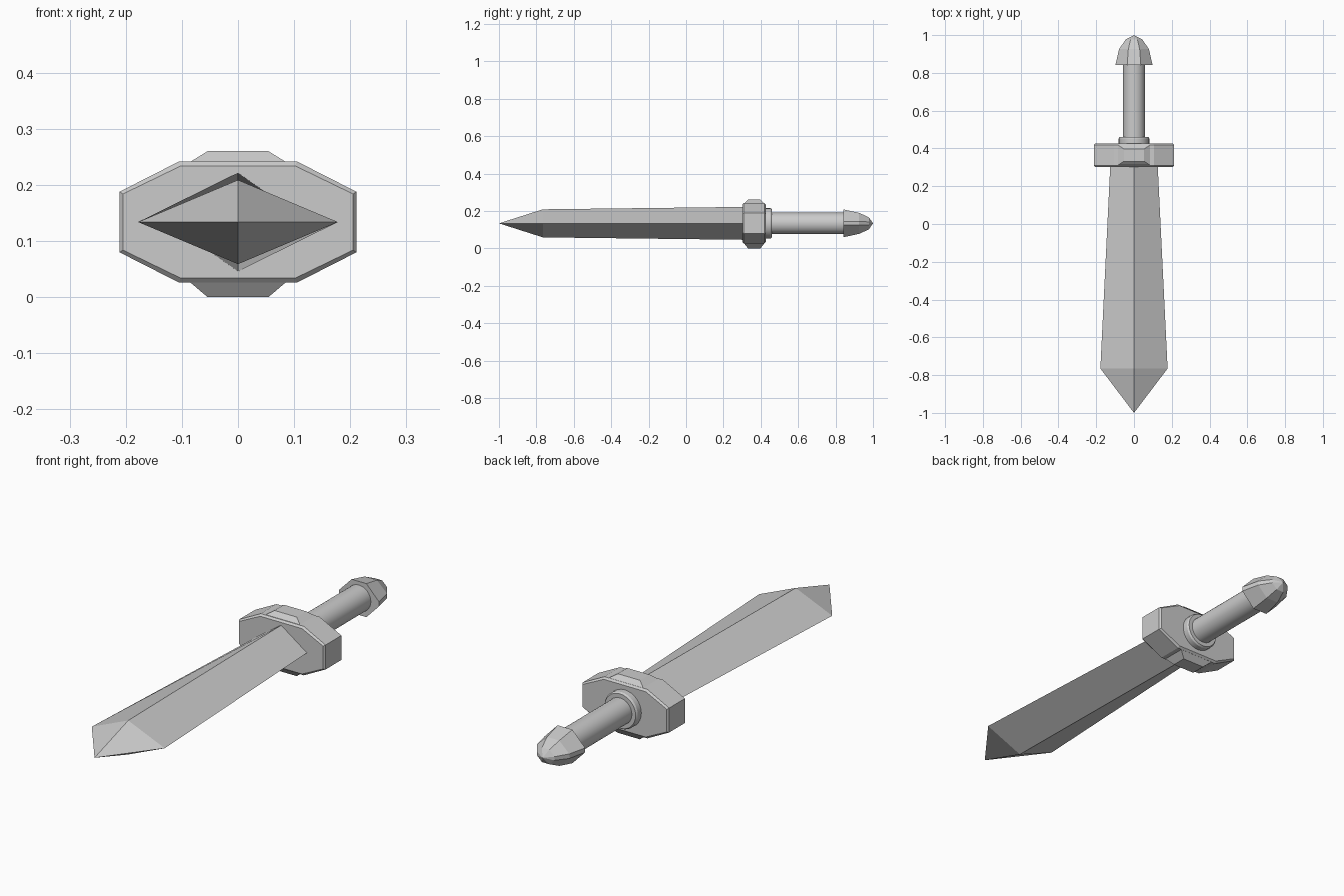
import bpy, bmesh, math

if "Cube" in bpy.data.objects:
    bpy.data.objects.remove(bpy.data.objects["Cube"])

CZ = 0.134  # height of the sword's long axis


def loft(name, sections, tip=None):
    """Skin closed rings (y, [(x, z), ...]) along y; optionally end in a point."""
    bm = bmesh.new()
    rings = [[bm.verts.new((x, y, CZ + z)) for x, z in pts] for y, pts in sections]
    n = len(rings[0])
    for a, b in zip(rings, rings[1:]):
        for i in range(n):
            bm.faces.new((a[i], a[(i + 1) % n], b[(i + 1) % n], b[i]))
    bm.faces.new(rings[0])
    if tip is None:
        bm.faces.new(rings[-1])
    else:
        t = bm.verts.new((0, tip, CZ))
        for i in range(n):
            bm.faces.new((rings[-1][i], rings[-1][(i + 1) % n], t))
    bmesh.ops.recalc_face_normals(bm, faces=bm.faces)
    mesh = bpy.data.meshes.new(name)
    bm.to_mesh(mesh)
    bm.free()
    ob = bpy.data.objects.new(name, mesh)
    bpy.context.collection.objects.link(ob)
    return ob


def octagon(w, h, wi, hi):
    """Eight-sided ring: full half-width w, half-height h, chamfer corners wi, hi."""
    return [(w, -hi), (w, hi), (wi, h), (-wi, h), (-w, hi), (-w, -hi), (-wi, -h), (wi, -h)]


def diamond(w, h):
    return [(w, 0), (0, h), (-w, 0), (0, -h)]


def circle(r, n=32):
    return [(r * math.cos(2 * math.pi * i / n), r * math.sin(2 * math.pi * i / n)) for i in range(n)]


def smooth(ob):
    bpy.ops.object.select_all(action='DESELECT')
    ob.select_set(True)
    bpy.context.view_layer.objects.active = ob
    bpy.ops.object.shade_smooth_by_angle(angle=math.radians(30))


# Blade: diamond section, widening toward the point
loft("blade", [(0.32, diamond(0.125, 0.088)), (-0.765, diamond(0.178, 0.075))], tip=-1.0)

# Guard: octagonal block with chamfered front and back rims
inner = octagon(0.205, 0.1, 0.102, 0.05)
outer = octagon(0.211, 0.108, 0.105, 0.054)
loft("guard", [(0.301, inner), (0.309, outer), (0.419, outer), (0.427, inner)])

# Raised bosses on the top and bottom of the guard
for name, s in (("guard_boss_top", 1), ("guard_boss_bottom", -1)):
    bm = bmesh.new()
    rings = []
    for w, d, z in ((0.09, 0.055, 0.098), (0.087, 0.055, 0.106), (0.054, 0.033, 0.1265 if s > 0 else 0.134)):
        rings.append([bm.verts.new((x * w, 0.365 + y * d, CZ + s * z))
                      for x, y in ((1, 1), (-1, 1), (-1, -1), (1, -1))])
    for a, b in zip(rings, rings[1:]):
        for i in range(4):
            bm.faces.new((a[i], a[(i + 1) % 4], b[(i + 1) % 4], b[i]))
    bm.faces.new(rings[0])
    bm.faces.new(rings[-1])
    bmesh.ops.recalc_face_normals(bm, faces=bm.faces)
    mesh = bpy.data.meshes.new(name)
    bm.to_mesh(mesh)
    bm.free()
    bpy.context.collection.objects.link(bpy.data.objects.new(name, mesh))

# Collar and grip
smooth(loft("collar", [(0.42, circle(0.081)), (0.452, circle(0.081)), (0.46, circle(0.076))]))
smooth(loft("grip", [(0.44, circle(0.058)), (0.86, circle(0.058))]))

# Pommel: faceted cap tapering to a blunt end
loft("pommel", [
    (0.843, octagon(0.098, 0.074, 0.036, 0.010)),
    (0.926, octagon(0.079, 0.056, 0.030, 0.010)),
    (0.978, octagon(0.043, 0.032, 0.018, 0.008)),
], tip=1.0)
